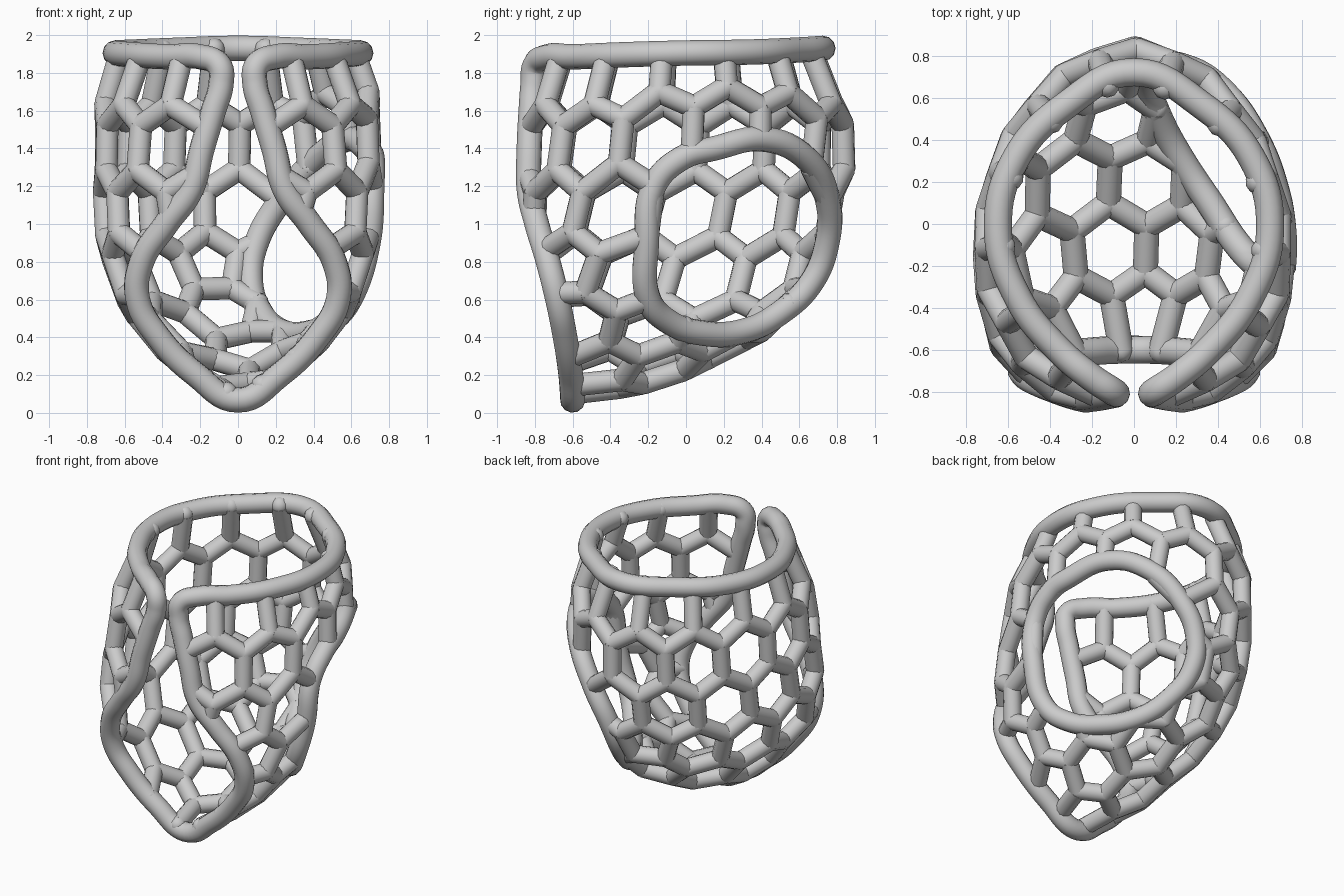
import bpy, bmesh, math
from mathutils import Vector
from mathutils.bvhtree import BVHTree
from mathutils.geometry import intersect_point_line

if "Cube" in bpy.data.objects:
    bpy.data.objects.remove(bpy.data.objects["Cube"])

STRUT_R, EDGE_R = 0.06, 0.067
C = Vector((0, -0.05, 0.95))

# Shell cross-sections: z, half width, front y, back y, widest y, front exponent
SECTIONS = [(.06, .04, -.62, -.55, -.58, 4), (.16, .2, -.65, -.2, -.45, 5),
            (.26, .32, -.67, .1, -.4, 5), (.41, .46, -.7, .38, -.35, 5),
            (.56, .57, -.75, .56, -.25, 4), (.7, .65, -.8, .68, -.2, 3.5),
            (.95, .7, -.86, .78, -.18, 2.7), (1.3, .715, -.86, .84, -.12, 2.3),
            (1.55, .715, -.85, .83, -.12, 2), (1.9, .66, -.83, .74, -.1, 1.65),
            (2.6, .6, -.78, .66, -.1, 1.65)]


def section(z, n=96):
    for a, b in zip(SECTIONS, SECTIONS[1:]):
        if z <= b[0]:
            break
    k = (z - a[0]) / (b[0] - a[0])
    _, w, f, bk, yc, nf = [p + (q - p) * k for p, q in zip(a, b)]
    pts = []
    for i in range(n):
        t = 2 * math.pi * i / n
        s, c = math.sin(t), math.cos(t)
        e = 2 / (nf if c > 0 else 1.9)
        x = math.copysign(w * abs(s) ** e, s)
        pts.append(Vector((x, yc + ((f if c > 0 else bk) - yc) * abs(c) ** e, z)))
    return pts


# Guide surface, used only for projecting points
RINGS, N = 64, 96
verts, polys = [], []
for j in range(RINGS):
    verts += section(.06 + 2.54 * j / (RINGS - 1), N)
for j in range(RINGS - 1):
    for i in range(N):
        k = (i + 1) % N
        polys.append((j * N + i, j * N + k, (j + 1) * N + k, (j + 1) * N + i))
for base in (0, (RINGS - 1) * N):
    verts.append(sum(verts[base:base + N], Vector()) / N)
    for i in range(N):
        polys.append((base + i, base + (i + 1) % N, len(verts) - 1))
bvh = BVHTree.FromPolygons(verts, polys)


def project(p):
    d = (Vector(p) - C).normalized()
    hit = bvh.ray_cast(C, d)[0]
    return hit if hit else C + d * .8


# Edge paths: top rim, front edge (right half, mirrored later) and side hole
RIM = [(0, .725, 1.93), (.32, .57, 1.92), (.56, .32, 1.91), (.65, -.02, 1.905),
       (.55, -.36, 1.895), (.36, -.6, 1.885)]
FRONT = [(.2, -.735, 1.885), (.1, -.80, 1.84), (.09, -.81, 1.74), (.13, -.82, 1.6),
         (.19, -.83, 1.4), (.25, -.83, 1.18), (.38, -.79, 1.0), (.51, -.73, .8),
         (.53, -.68, .6), (.42, -.64, .4), (.22, -.61, .2), (0, -.60, .068)]
HOLE = [project(p) for p in [
    (.6, -.2, .6), (.7, -.21, .9), (.71, -.17, 1.2), (.71, -.02, 1.35), (.68, .15, 1.4),
    (.57, .4, 1.44), (.4, .61, 1.33), (.22, .73, 1.12), (.1, .76, .9), (.07, .7, .68),
    (.13, .54, .5), (.24, .33, .4), (.4, .1, .38), (.54, -.1, .44)]]


def mirror(pts):
    return [(-x, y, z) for x, y, z in reversed(pts)]


def opening(loop, axis):
    """Return a test: is a point inside the loop as seen from the centre?"""
    axis = Vector(axis).normalized()
    u = axis.cross(Vector((0, 0, 1))).normalized()
    v = u.cross(axis)

    def flat(p):
        d = Vector(p) - C
        h = d.dot(axis)
        return (d.dot(u) / h, d.dot(v) / h) if h > .05 else None
    poly = [p for p in map(flat, loop) if p]

    def inside(p):
        q = flat(p)
        res = False
        for (x1, y1), (x2, y2) in zip(poly, poly[1:] + poly[:1]) if q else ():
            if (y1 > q[1]) != (y2 > q[1]) and q[0] < (x2 - x1) * (q[1] - y1) / (y2 - y1) + x1:
                res = not res
        return res
    return inside


half = RIM + FRONT
outline = [Vector(p) for p in half + mirror(half[1:-1])]
in_front = opening(FRONT + mirror(FRONT[:-1]), (0, -1, -.1))
in_hole = opening(HOLE, sum((p - C for p in HOLE), Vector()))


def cut(p):
    return p.z > 1.9 or in_front(p) or in_hole(p)


def snap(p, clipped):
    """Move strut ends that reach an opening onto its edge tube."""
    best = None
    for loop in (outline, HOLE):
        for a, b in zip(loop, loop[1:] + loop[:1]):
            t = min(1, max(0, intersect_point_line(p, a, b)[1]))
            q = a.lerp(b, t)
            if best is None or (q - p).length < (best - p).length:
                best = q
    near = (best - p).length < (.15 if clipped else .085)
    return (best, True) if near else (p, False)


# Cell centres: staggered rows on the wall, a hex patch on the floor
seeds = []
for row, (z, n) in enumerate([(2.2, 13), (1.73, 13), (1.39, 13), (1.05, 13), (.72, 12)]):
    ring = section(z, 240)
    ring.append(ring[0])
    lens = [0]
    for a, b in zip(ring, ring[1:]):
        lens.append(lens[-1] + (b - a).length)
    for i in range(n):
        s = lens[-1] * (((i + .5 * ((row + 1) % 2)) / n + .5) % 1)
        p = ring[next(k for k in range(240) if lens[k + 1] >= s)].copy()
        if row in (1, 2) and p.x > .35 and p.y > -.3:
            p.z += .11  # cells ride up over the side hole
        seeds.append(project(p))
seeds.append(project((0, -.05, 2.6)))
seeds.append(project((0, -1.05, .35)))
for x, y in [(-.25, -.42), (.04, -.42), (.33, -.42), (-.5, -.45), (.5, -.45), (-.45, -.1),
             (-.1, -.1), (.24, -.1), (.5, -.12), (-.28, .2), (.07, .2), (.38, .2),
             (-.1, .47), (.22, .45)]:
    hit = bvh.ray_cast(Vector((x, y, .95)), Vector((0, 0, -1)))[0]
    if hit:
        seeds.append(hit)


def triangulate(pts):
    bm = bmesh.new()
    for p in pts:
        bm.verts.new((p - C).normalized())
    bm.verts.index_update()
    bmesh.ops.convex_hull(bm, input=bm.verts[:])
    bm.verts.index_update()
    bm.faces.index_update()
    return bm


# Even out the cells low on the shell
for _ in range(3):
    bm = triangulate(seeds)
    new = list(seeds)
    for v in bm.verts:
        p = seeds[v.index]
        if p.z < 1.0 and v.link_edges:
            nb = [seeds[e.other_vert(v).index] for e in v.link_edges]
            new[v.index] = project(p.lerp(sum(nb, Vector()) / len(nb), .4))
    bm.free()
    seeds = new

# Struts run between neighbouring triangle centres, trimmed at the openings
bm = triangulate(seeds)
nodes = [project(sum((seeds[v.index] for v in f.verts), Vector()) / len(f.verts))
         for f in bm.faces]
struts = []
for e in bm.edges:
    if len(e.link_faces) == 2:
        a, b = (nodes[f.index] for f in e.link_faces)
        kept = [p for p in (a.lerp(b, i / 24) for i in range(25)) if not cut(p)]
        if len(kept) > 1:
            p, on_p = snap(kept[0], kept[0] != a)
            q, on_q = snap(kept[-1], kept[-1] != b)
            if (p - q).length > (.2 if on_p and on_q else .03):
                struts.append((p, q))
bm.free()


def tube(name, lines, radius, smooth_loop):
    cu = bpy.data.curves.new(name, 'CURVE')
    cu.dimensions = '3D'
    cu.bevel_depth = radius
    cu.bevel_resolution = 4
    cu.resolution_u = 8
    cu.use_fill_caps = True
    for pts in lines:
        if smooth_loop:
            sp = cu.splines.new('BEZIER')
            sp.bezier_points.add(len(pts) - 1)
            for bp, p in zip(sp.bezier_points, pts):
                bp.co = p
                bp.handle_left_type = bp.handle_right_type = 'AUTO'
            sp.use_cyclic_u = True
        else:
            sp = cu.splines.new('POLY')
            sp.points.add(len(pts) - 1)
            for q, p in zip(sp.points, pts):
                q.co = (*p, 1)
    bpy.context.collection.objects.link(bpy.data.objects.new(name, cu))


tube("rim_and_front_edge", [outline], EDGE_R, True)
tube("side_hole_ring", [HOLE], EDGE_R, True)
tube("lattice_struts", struts, STRUT_R, False)

# Rounded joints where struts meet
bm = bmesh.new()
for p in {tuple(round(c, 4) for c in q) for s in struts for q in s}:
    ball = bmesh.ops.create_icosphere(bm, subdivisions=2, radius=STRUT_R)
    bmesh.ops.translate(bm, verts=ball['verts'], vec=p)
for f in bm.faces:
    f.smooth = True
me = bpy.data.meshes.new("lattice_joints")
bm.to_mesh(me)
bm.free()
bpy.context.collection.objects.link(bpy.data.objects.new("lattice_joints", me))
